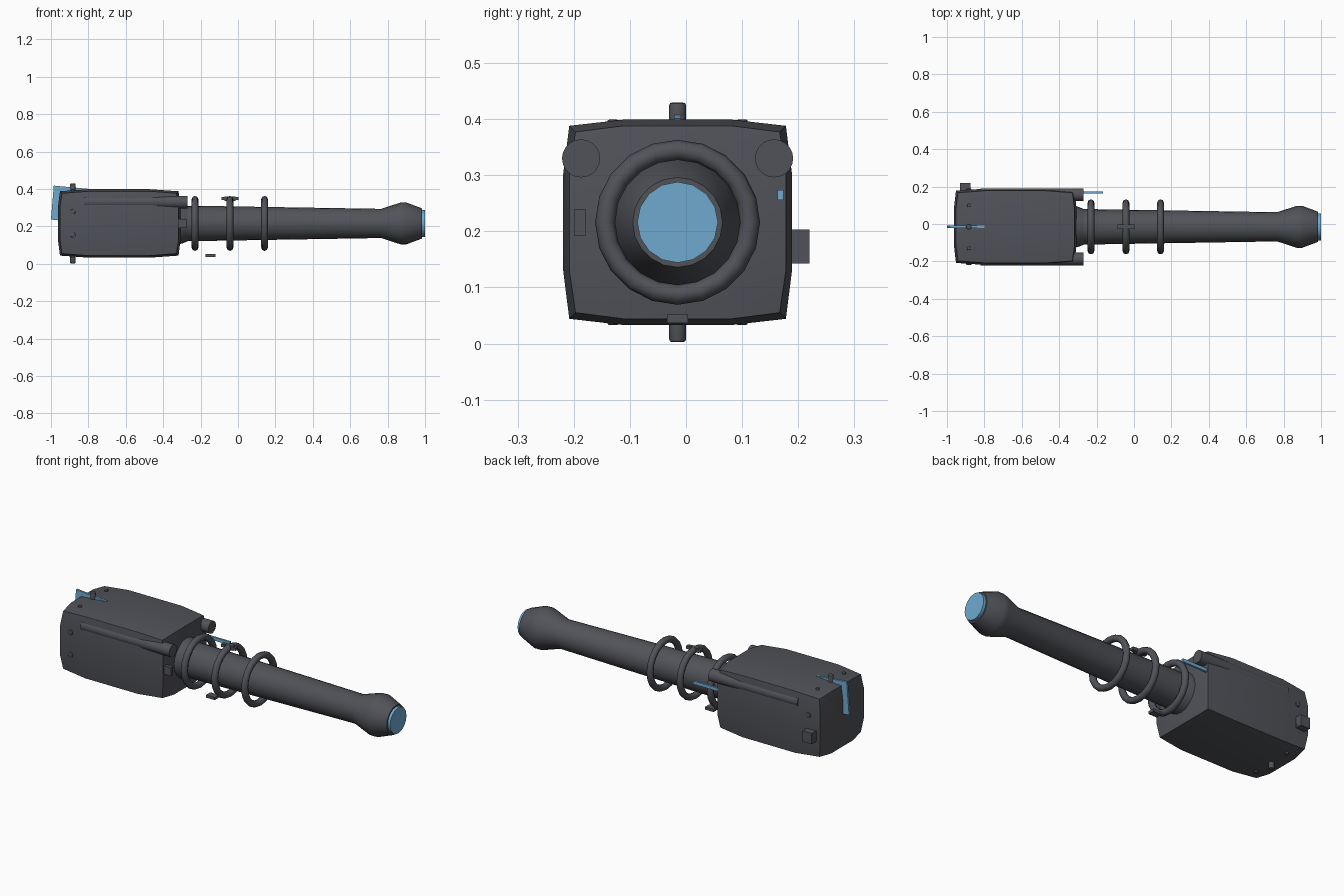
import bpy, bmesh, math
from mathutils import Matrix, Vector

if "Cube" in bpy.data.objects:
    bpy.data.objects.remove(bpy.data.objects["Cube"])

CY, CZ = -0.015, 0.216      # axis shared by the body and barrel


def material(name, rgb):
    m = bpy.data.materials.new(name)
    m.diffuse_color = (*rgb, 1)
    m.use_nodes = True
    m.node_tree.nodes["Principled BSDF"].inputs["Base Color"].default_value = m.diffuse_color
    return m


GREY = material("dark grey", (0.083, 0.086, 0.1))
BLUE = material("light blue", (0.16, 0.40, 0.63))


def finish(bm, name, mat, smooth=True):
    bmesh.ops.recalc_face_normals(bm, faces=bm.faces)
    me = bpy.data.meshes.new(name)
    bm.to_mesh(me)
    bm.free()
    me.materials.append(mat)
    ob = bpy.data.objects.new(name, me)
    bpy.context.collection.objects.link(ob)
    if smooth:
        bpy.ops.object.select_all(action='DESELECT')
        ob.select_set(True)
        bpy.context.view_layer.objects.active = ob
        bpy.ops.object.shade_smooth_by_angle(angle=math.radians(30))
    return ob


def box(name, x, y, z, mat=GREY):
    bm = bmesh.new()
    bmesh.ops.create_cube(bm, size=1)
    for v in bm.verts:
        v.co = Vector([(r[0] + r[1]) / 2 + c * (r[1] - r[0]) for r, c in zip((x, y, z), v.co)])
    return finish(bm, name, mat, False)


def lathe(name, profile, mat=GREY, segs=20, y=CY, z=CZ):
    """Closed solid of revolution about a line along x; profile is (x, radius)."""
    bm = bmesh.new()
    rings = [[bm.verts.new((x, y + r * math.cos(2 * math.pi * i / segs),
                            z + r * math.sin(2 * math.pi * i / segs)))
              for i in range(segs)] for x, r in profile]
    for a, b in zip(rings, rings[1:]):
        for i in range(segs):
            j = (i + 1) % segs
            bm.faces.new((a[i], a[j], b[j], b[i]))
    bm.faces.new(rings[0])
    bm.faces.new(rings[-1])
    return finish(bm, name, mat)


def pin(name, a, b, r, segs=12, bevel=0.003):
    """Rounded cylinder between two points."""
    a, b = Vector(a), Vector(b)
    bm = bmesh.new()
    rot = (b - a).to_track_quat('Z', 'Y').to_matrix().to_4x4()
    bmesh.ops.create_cone(bm, cap_ends=True, segments=segs, radius1=r, radius2=r,
                          depth=(b - a).length, matrix=Matrix.Translation((a + b) / 2) @ rot)
    rims = [e for e in bm.edges if any(len(f.verts) > 4 for f in e.link_faces)]
    bmesh.ops.bevel(bm, geom=rims, offset=bevel, segments=2, affect='EDGES', profile=0.5)
    return finish(bm, name, GREY)


# Body: box with every face gently bulged
bm = bmesh.new()
bmesh.ops.create_cube(bm, size=2)
bmesh.ops.subdivide_edges(bm, edges=bm.edges[:], cuts=2, use_grid_fill=True)
half, centre = (0.306, 0.182, 0.161), (-0.635, CY, CZ)
for v in bm.verts:
    inner = [abs(c) < 0.5 for c in v.co]
    bulge = 0.011 * sum(inner)
    v.co = Vector([m + math.copysign(h * 0.53 if i else h + bulge, c)
                   for m, h, i, c in zip(centre, half, inner, v.co)])
finish(bm, "body", GREY)

# Barrel with flared muzzle, base collar and lens
lathe("barrel", [(-0.33, 0.095), (-0.20, 0.094), (0.765, 0.078), (0.87, 0.112),
                 (0.90, 0.112), (0.975, 0.084), (0.985, 0.080)])
lathe("barrel_collar", [(-0.34, 0.112), (-0.30, 0.108), (-0.27, 0.096)])
lathe("muzzle_lens", [(0.97, 0.072), (1.0, 0.072)], BLUE, 16)

# Rings floating around the barrel
for n, x in enumerate((-0.23, -0.043, 0.142)):
    bpy.ops.mesh.primitive_torus_add(major_segments=20, minor_segments=8,
                                     major_radius=0.129, minor_radius=0.018,
                                     location=(x, CY, CZ), rotation=(0, math.pi / 2, 0))
    ring = bpy.context.object
    ring.name = f"barrel_ring_{n + 1}"
    ring.data.materials.append(GREY)
    bpy.ops.object.shade_smooth_by_angle(angle=math.radians(50))

# Side tubes, pegs and bolts, mirrored about the axis
for s, side in ((-1, "front"), (1, "back")):
    lathe(f"{side}_tube", [(-0.82, 0.034), (-0.27, 0.034)], y=CY + s * 0.172, z=0.33)
    for n, z in enumerate((0.155, 0.279)):
        pin(f"{side}_bolt_{n + 1}", (-0.883, CY + s * 0.15, z), (-0.883, CY + s * 0.204, z), 0.014)
for s, side in ((-1, "lower"), (1, "upper")):
    pin(f"{side}_peg", (-0.883, CY, CZ + s * 0.14), (-0.883, CY, CZ + s * 0.2135), 0.015, 16, 0.005)
    for n, dy in enumerate((-0.115, 0.115)):
        pin(f"{side}_bolt_{n + 1}", (-0.883, CY + dy, CZ + s * 0.14),
            (-0.883, CY + dy, CZ + s * 0.183), 0.010)

# Small blocks
box("side_block", (-0.93, -0.873), (0.15, 0.22), (0.143, 0.203))
box("front_block", (-0.34, -0.275), (-0.199, -0.179), (0.192, 0.24))
box("sight_post", (-0.073, -0.013), (CY - 0.009, CY + 0.009), (0.336, 0.36))
box("sight_plate", (-0.087, 0.003), (CY - 0.011, CY + 0.011), (0.341, 0.357))
box("lower_block", (-0.173, -0.12), (-0.034, 0.004), (0.037, 0.052))
box("side_light", (-0.34, -0.165), (0.163, 0.174), (0.256, 0.274), BLUE)

# Rear fin: extruded bent plate
bm = bmesh.new()
outline = [(-0.985, 0.418), (-0.80, 0.401), (-0.80, 0.37), (-0.935, 0.35), (-0.955, 0.232), (-1.0, 0.237)]
face = bm.faces.new([bm.verts.new((x, CY - 0.006, z)) for x, z in outline])
ext = bmesh.ops.extrude_face_region(bm, geom=[face])
bmesh.ops.translate(bm, vec=(0, 0.012, 0),
                    verts=[g for g in ext["geom"] if isinstance(g, bmesh.types.BMVert)])
finish(bm, "rear_fin", BLUE, False)
